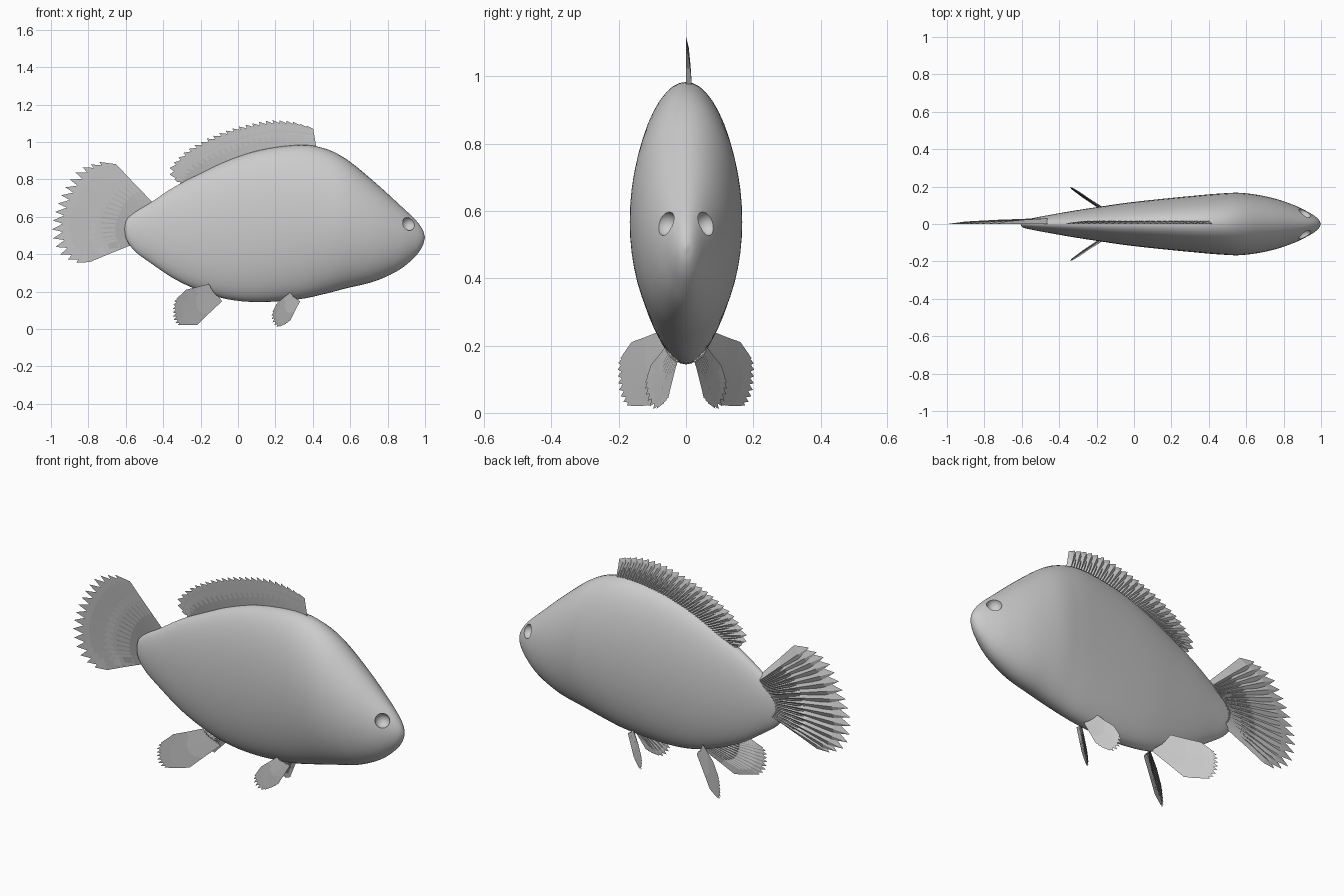
import bpy, bmesh, math
from mathutils import Vector as V

if "Cube" in bpy.data.objects:
    bpy.data.objects.remove(bpy.data.objects["Cube"])


def new_object(name, bm):
    bmesh.ops.recalc_face_normals(bm, faces=bm.faces)
    me = bpy.data.meshes.new(name)
    bm.to_mesh(me)
    bm.free()
    ob = bpy.data.objects.new(name, me)
    bpy.context.collection.objects.link(ob)
    return ob


def select(ob):
    bpy.ops.object.select_all(action='DESELECT')
    ob.select_set(True)
    bpy.context.view_layer.objects.active = ob


def smooth_curve(pts, sub):
    """Catmull-Rom through points of any dimension."""
    pts = [V(p) for p in pts]
    p = [2 * pts[0] - pts[1]] + pts + [2 * pts[-1] - pts[-2]]
    out = []
    for i in range(1, len(p) - 2):
        a, b, c, d = p[i - 1:i + 3]
        for k in range(sub):
            t = k / sub
            out.append(0.5 * (2 * b + (c - a) * t + (2 * a - 5 * b + 4 * c - d) * t * t
                              + (3 * b - a - 3 * c + d) * t ** 3))
    return out + [pts[-1]]


def at_length(pts, f):
    """Point at fraction f of a polyline's length."""
    seg = [(b - a).length for a, b in zip(pts, pts[1:])]
    s = f * sum(seg)
    for i, l in enumerate(seg):
        if s <= l or i == len(seg) - 1:
            return pts[i].lerp(pts[i + 1], min(1, s / l))
        s -= l


# Body: elliptical rings along x (x, belly z, back z, half width)
stations = [
    (-.607, .535, .535, 0), (-.595, .475, .585, .018), (-.55, .415, .625, .03),
    (-.47, .355, .674, .045), (-.34, .268, .76, .068), (-.2, .203, .832, .09),
    (-.05, .158, .902, .112), (.125, .144, .958, .132), (.33, .16, .984, .152),
    (.46, .187, .966, .163), (.58, .218, .908, .166), (.73, .255, .786, .142),
    (.86, .315, .668, .099), (.945, .385, .588, .056), (.985, .44, .535, .027),
    (1, .49, .49, 0)]
SIDES = 48
bm = bmesh.new()
rings = smooth_curve(stations, 5)
loops = []
for x, zb, zt, w in rings[1:-1]:
    loops.append([bm.verts.new((x, w * math.cos(a), (zb + zt) / 2 + (zt - zb) / 2 * math.sin(a)))
                  for a in (2 * math.pi * i / SIDES for i in range(SIDES))])
ends = [bm.verts.new((r[0], 0, r[1])) for r in (rings[0], rings[-1])]
for i in range(SIDES):
    j = (i + 1) % SIDES
    for p, q in zip(loops, loops[1:]):
        bm.faces.new((p[i], p[j], q[j], q[i]))
    bm.faces.new((ends[0], loops[0][j], loops[0][i]))
    bm.faces.new((ends[1], loops[-1][i], loops[-1][j]))
body = new_object("body", bm)

# Eye sockets: round hollows cut in the head
for side in (-1, 1):
    bpy.ops.mesh.primitive_uv_sphere_add(segments=32, ring_count=16, radius=.037,
                                         location=(.913, side * .061, .563))
    cutter = bpy.context.object
    cutter.hide_render = True
    mod = body.modifiers.new("socket", 'BOOLEAN')
    mod.operation, mod.solver, mod.object = 'DIFFERENCE', 'EXACT', cutter
    select(body)
    bpy.ops.object.modifier_apply(modifier=mod.name)
    bpy.data.objects.remove(cutter)
select(body)
bpy.ops.object.shade_smooth_by_angle(angle=math.radians(35))


def fin(name, roots, tips, n, width, thick, origin=(0, 0, 0), h=(1, 0, 0), v=(0, 0, 1), rows=(1,)):
    """Fan of overlapping tapered rays lying in the plane h, v."""
    h, v, origin = V(h).normalized(), V(v).normalized(), V(origin)
    normal = v.cross(h).normalized()
    roots = smooth_curve(roots, 4)
    tips = smooth_curve(tips, 4)
    bm = bmesh.new()
    for r, length in enumerate(rows):
        for i in range(n):
            f = (i + .5 * r) / (n - 1)
            if f > 1:
                continue
            a, b = at_length(roots, f), at_length(tips, f)
            b = a.lerp(b, length)
            side = V((-(b - a).y, (b - a).x)).normalized()

            def put(t, s, d):
                q = a.lerp(b, t) + side * s * width
                return bm.verts.new(origin + h * q.x + v * q.y + normal * d * thick)
            # triangular section: front edge, raised ridge, back edge
            secs = [[put(t, -w, 0), put(t, w * .35, d), put(t, w, d * .45)]
                    for t, w, d in ((0, .5, 1), (.45, .75, .75), (.8, 1, .45))]
            tip = put(1, .45, 0.02)
            bm.faces.new(secs[0])
            for k in range(3):
                m = (k + 1) % 3
                for p, q in zip(secs, secs[1:]):
                    bm.faces.new((p[k], p[m], q[m], q[k]))
                bm.faces.new((secs[-1][k], secs[-1][m], tip))
    return new_object(name, bm)


# Tail fin
fin("tail_fin",
    [(-.46, .655), (-.5, .6), (-.52, .54), (-.54, .48)],
    [(-.73, .905), (-.83, .875), (-.885, .82), (-.935, .74), (-.97, .66),
     (-.995, .56), (-.98, .46), (-.94, .4), (-.87, .37)],
    16, .036, .03, rows=(1, .62))

# Dorsal fin along the back
fin("dorsal_fin",
    [(.41, .965), (.25, .965), (.1, .94), (-.1, .87), (-.28, .785)],
    [(.375, 1.09), (.28, 1.115), (.17, 1.12), (.06, 1.1), (-.05, 1.07), (-.15, 1.03),
     (-.26, .97), (-.32, .92), (-.37, .85), (-.31, .785)],
    26, .021, .018, rows=(1, .68))

# Paired belly fins, mirrored across y
for label, origin, k, n in (("rear", (-.075, .008, 0), 1, 14), ("front", (.335, .01, 0), .57, 11)):
    if k == 1:
        roots = [(.09, .23), (.06, .19), (.02, .16)]
        tips = [(.27, .175), (.315, .14), (.325, .09), (.32, .04), (.29, .012), (.23, .015)]
    else:
        roots = [(.06, .19), (.04, .17), (.01, .155)]
        tips = [(.155, .115), (.178, .085), (.182, .05), (.165, .015), (.135, .006), (.10, .03)]
    for side, word in ((1, "left"), (-1, "right")):
        fin(f"{label}_{word}_belly_fin", roots, tips, n, .022 * (k + .2), .012 * side,
            origin=(origin[0], origin[1] * side, 0), h=(-.83, .56 * side, 0), v=(0, .1 * side, 1))
